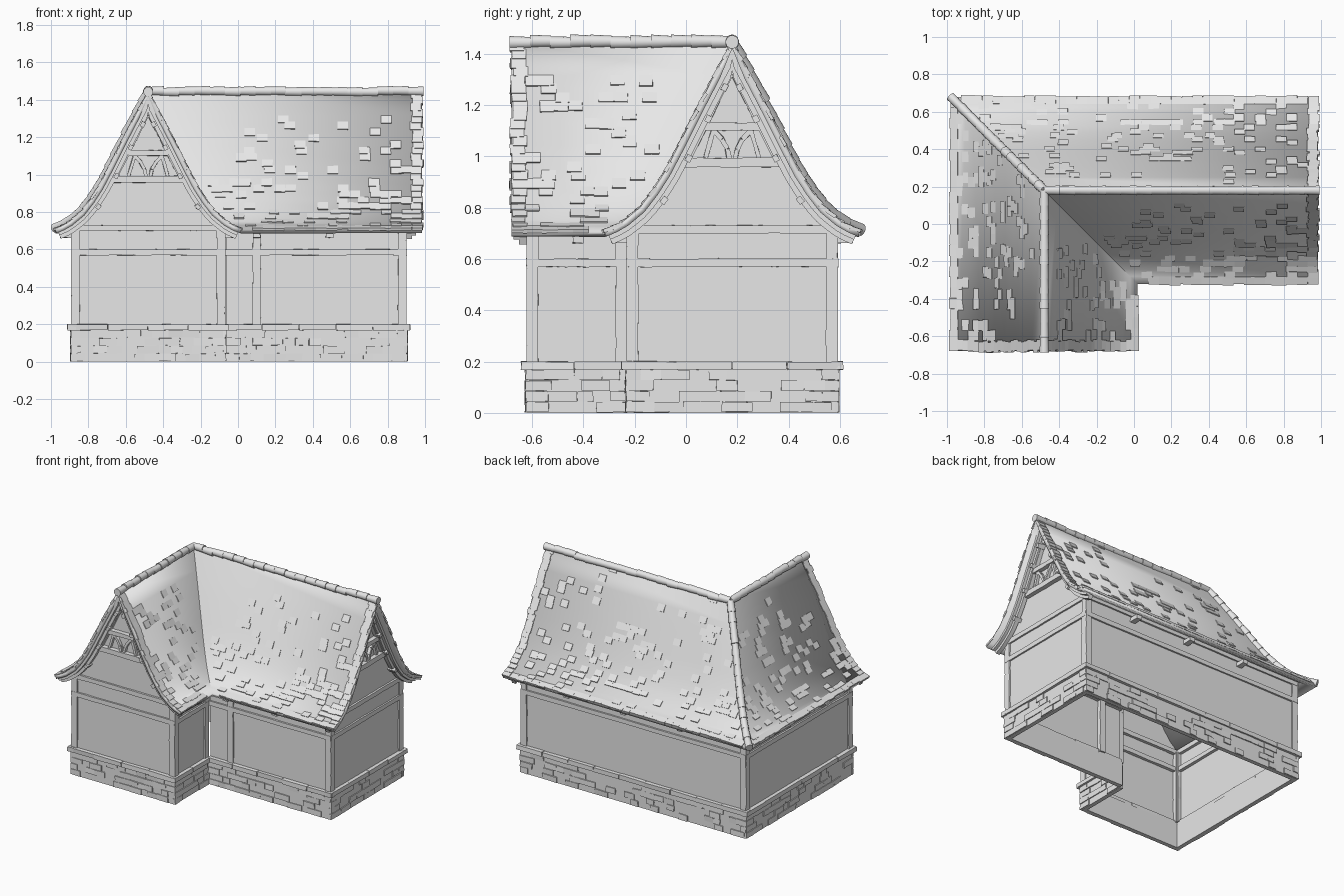
import bpy, bmesh, math, random
from mathutils import Matrix, Vector, noise

random.seed(7)
if "Cube" in bpy.data.objects:
    bpy.data.objects.remove(bpy.data.objects["Cube"])

clay = bpy.data.materials.new("plain_grey")
clay.use_nodes = True
GREY = (0.8, 0.8, 0.8, 1)
clay.diffuse_color = GREY
clay.node_tree.nodes["Principled BSDF"].inputs["Base Color"].default_value = GREY

# Main layout: L-shaped plan, ridge corner, and half roof section (offset, height)
PLAN = [(-.89, -.62), (-.07, -.62), (-.07, -.23), (.90, -.23), (.90, .59), (-.89, .59)]
CORNER = Vector((-.48, .18, 0))
FRONT, RIGHT = -.68, .985
HALF = [(0, 1.445), (.07, 1.315), (.14, 1.18), (.21, 1.04), (.265, .935),
        (.31, .865), (.36, .80), (.42, .75), (.46, .727), (.5, .71)]


def jit(a):
    return random.uniform(-a, a)


def move(x, y, z=0, turn=0):
    return Matrix.Translation((x, y, z)) @ Matrix.Rotation(math.radians(turn), 4, 'Z')


def finish(bm, name, smooth=None):
    bmesh.ops.recalc_face_normals(bm, faces=bm.faces)
    mesh = bpy.data.meshes.new(name)
    bm.to_mesh(mesh)
    bm.free()
    mesh.materials.append(clay)
    ob = bpy.data.objects.new(name, mesh)
    bpy.context.collection.objects.link(ob)
    if smooth:
        bpy.ops.object.select_all(action='DESELECT')
        ob.select_set(True)
        bpy.context.view_layer.objects.active = ob
        bpy.ops.object.shade_smooth_by_angle(angle=math.radians(smooth))
    return ob


def box(bm, m, lo, hi, rough=0):
    """Box between two local corners, with slightly uneven corners."""
    lo, hi = Vector(lo), Vector(hi)
    size = m @ Matrix.Translation((lo + hi) / 2) @ Matrix.Diagonal((*(hi - lo), 1))
    for v in bmesh.ops.create_cube(bm, size=1, matrix=size)["verts"]:
        v.co += Vector((jit(rough), jit(rough), jit(rough)))


def timber(bm, m, p, q, width, out, deep, segs=6):
    """Hand-hewn beam between two points (across, up) on a wall."""
    p, q = Vector(p), Vector(q)
    side = Vector((-(q - p).y, (q - p).x)).normalized() * width / 2
    rings = []
    for i in range(segs + 1):
        c = p.lerp(q, i / segs)
        rings.append([bm.verts.new(m @ Vector((c.x + s * side.x + jit(.002), -o,
                                               c.y + s * side.y + jit(.002))))
                      for s, o in ((-1, out), (1, out), (1, -deep), (-1, -deep))])
    for a, b in zip(rings, rings[1:]):
        for i in range(4):
            bm.faces.new((a[i - 1], a[i], b[i], b[i - 1]))
    bm.faces.new(rings[0])
    bm.faces.new(rings[-1])


def along(t):
    """Offset, height and pitch at slope distance t below the ridge."""
    for (d0, z0), (d1, z1) in zip(HALF, HALF[1:]):
        step = math.hypot(d1 - d0, z1 - z0)
        if t <= step or d1 == HALF[-1][0]:
            f = t / step
            return d0 + f * (d1 - d0), z0 + f * (z1 - z0), math.atan2(z0 - z1, d1 - d0)
        t -= step


SLOPE = sum(math.dist(a, b) for a, b in zip(HALF, HALF[1:]))


def under(t, depth):
    """Point at a given depth beneath the roof surface."""
    d, z, a = along(t)
    return max(d - depth * math.sin(a), 0), z - depth * math.cos(a)


SIDES = [(Vector(p), Vector(q)) for p, q in zip(PLAN, PLAN[1:] + PLAN[:1])]


def wall_frame(p, q):
    return move(p.x, p.y, 0, math.degrees(math.atan2(q.y - p.y, q.x - p.x))), (q - p).length


GABLES = [move(-.48, -.62), move(.90, .18, 0, 90)]

# Roof shell: section swept along the L-shaped ridge
bm = bmesh.new()
rows = []
for d, z in [(-d, z) for d, z in HALF[:0:-1]] + HALF:
    x, y = CORNER.x + d, CORNER.y - d
    rows.append([bm.verts.new(c) for c in ((x, FRONT, z), (x, y, z), (RIGHT, y, z))])
for a, b in zip(rows, rows[1:]):
    for i in range(2):
        bm.faces.new((a[i], a[i + 1], b[i + 1], b[i]))
roof = finish(bm, "roof", 35)
if roof.data.polygons[0].normal.z < 0:
    roof.data.flip_normals()
mod = roof.modifiers.new("thickness", 'SOLIDIFY')
mod.thickness, mod.offset = .025, -1

# Roof tiles: full rows at the verges and eaves, scattered patches elsewhere
bm = bmesh.new()
LA, LB = CORNER.y - FRONT, RIGHT - CORNER.x
FACES = [(-90, lambda d: (-d, LA), 1), (90, lambda d: (-LA, -d), -1),
         (180, lambda d: (-LB, d), -1), (0, lambda d: (d, LB), 1)]
COURSES = 24
for turn, span, verge in FACES:
    frame = move(CORNER.x, CORNER.y, 0, turn)
    for k in range(1, COURSES + 1):
        d, z, pitch = along(SLOPE * k / COURSES)
        lo, hi = span(d)
        count = max(1, round((hi - lo) / .056))
        wide = (hi - lo) / count
        for i in range(count):
            s = lo + (i + .5) * wide
            edge = i == (count - 1 if verge > 0 else 0)
            patch = noise.noise(Vector((s * 6, k * .35, turn))) > .12
            chance = .3 if k > 15 else .42 if patch and k > 4 else .02
            if not (edge or k == COURSES or random.random() < chance):
                continue
            if not edge and (s - wide < lo or s + wide > hi):
                continue
            m = frame @ Matrix.Translation((s + (verge * jit(.008) if edge else 0), -d, z)) \
                @ Matrix.Rotation(pitch - .08, 4, 'X')
            box(bm, m, (-wide * .5, -.004 + jit(.004), -.008), (wide * .5, .042, .006), .001)
finish(bm, "roof_tiles")

# Ridge and hip caps: overlapping tapered half-round tiles
bm = bmesh.new()


def caps(points):
    for a, b in zip(points, points[1:]):
        run = b - a
        m = Matrix.Translation((a + b) / 2 + Vector((0, 0, jit(.004)))) \
            @ run.to_track_quat('Z', 'Y').to_matrix().to_4x4()
        bmesh.ops.create_cone(bm, cap_ends=True, segments=14, radius1=.022,
                              radius2=.026 + jit(.002), depth=run.length * 1.06, matrix=m)


top = CORNER + Vector((0, 0, HALF[0][1]))
caps([top.lerp(Vector((CORNER.x, FRONT - .005, top.z)), i / 11) for i in range(12)])
caps([top.lerp(Vector((RIGHT + .005, CORNER.y, top.z)), i / 18) for i in range(19)])
hip = [along(SLOPE * i / 14) for i in range(15)]
caps([CORNER + Vector((-d, d, z)) for d, z, _ in hip])
finish(bm, "ridge_caps", 40)

# Walls: open plaster sheets, with gable ends following the roof
bm = bmesh.new()
for p, q in SIDES:
    m, length = wall_frame(p, q)
    bm.faces.new([bm.verts.new(m @ Vector(c)) for c in
                  ((.008, .008, .15), (length - .008, .008, .15),
                   (length - .008, .008, .72), (.008, .008, .72))])
for m in GABLES:
    half = [under(SLOPE * i / 20, .02) for i in range(21)]
    half = [(d, z) for d, z in half if 0 < d < .40]
    ring = [(-.40, .70), (.40, .70)] + half[::-1] + [(0, 1.40)] + [(-d, z) for d, z in half]
    bm.faces.new([bm.verts.new(m @ Vector((d, .01, z))) for d, z in ring])
finish(bm, "walls")

# Plinth: hollow stone base, raised blocks and a coping ledge
base, blocks, ledge = bmesh.new(), bmesh.new(), bmesh.new()
for n, (p, q) in enumerate(SIDES):
    m, length = wall_frame(p, q)
    box(base, m, (0, 0, 0), (length, .03, .175))
    for row in range(4):
        x = -.004
        while x < length - .03:
            w = min(random.uniform(.05, .12), length + .004 - x)
            if random.random() < .5 or x < 0:
                box(blocks, m, (x, -.007, row * .042 + .003),
                    (x + w, .01, row * .042 + .042), .002)
            x += w
    count = max(2, round(length / .21))
    start, end = (-.02, length + .02)
    if n == 1:
        end = length
    if n == 2:
        start = 0
    step = (end - start) / count
    for i in range(count):
        box(ledge, m, (start + i * step, -.02 + jit(.003), .168),
            (start + (i + 1) * step - .002, .025, .2), .002)
finish(base, "plinth")
finish(blocks, "plinth_stones")
finish(ledge, "plinth_ledge")

# Timber frame: corner posts, middle rail and top plate
bm = bmesh.new()
for n, (p, q) in enumerate(SIDES):
    m, length = wall_frame(p, q)
    timber(bm, m, (0, .585), (length, .585), .032, .004, .03, 10)
    timber(bm, m, (0, .715), (length, .715), .032, .004, .03, 10)
    posts = [.022, length - .022]
    if n == 2:
        posts = [.17, length - .022]
    for x in posts:
        timber(bm, m, (x, .19), (x, .71), .044, .002, .035)
finish(bm, "timber_frame")

# Gable timbers: collars, curved braces and inner rafters
bm = bmesh.new()
for m in GABLES:
    timber(bm, m, (-.185, .975), (.185, .975), .036, .022, .02)
    timber(bm, m, (-.105, 1.115), (.105, 1.115), .03, .022, .02)
    for s in (-1, 1):
        arc = [(s * (.012 + .065 * f * f), .99 + .115 * f) for f in (0, .33, .66, 1)]
        for a, b in zip(arc, arc[1:]):
            timber(bm, m, a, b, .018, .012, .01, 1)
        timber(bm, m, (s * .105, .99), (s * .07, 1.11), .016, .01, .01, 2)
        timber(bm, m, (s * .185, .965), (s * .008, 1.32), .024, .018, .01)
finish(bm, "gable_timbers")

# Bargeboards: curved boards tucked beneath the verges
bm = bmesh.new()
for m in GABLES:
    for s in (-1, 1):
        for near, deep, lo, hi in ((.012, .042, .028, .052), (.03, .062, .0, .03)):
            rings = []
            for i in range(25):
                t = .02 + (SLOPE - .03) * i / 24
                ends = [under(t, near), under(t, deep)]
                rings.append([bm.verts.new(m @ Vector((s * d, -w, z)))
                              for (d, z), w in ((ends[0], lo), (ends[0], hi),
                                                (ends[1], hi), (ends[1], lo))])
            for a, b in zip(rings, rings[1:]):
                for i in range(4):
                    bm.faces.new((a[i - 1], a[i], b[i], b[i - 1]))
            bm.faces.new(rings[0])
            bm.faces.new(rings[-1])
finish(bm, "bargeboards", 40)

# Purlin ends under the verges and joist ends under the eaves
bm = bmesh.new()
for m in GABLES:
    for t in (.17, .31, .48, .66):
        d, z = under(t, .058)
        for s in (-1, 1):
            m2 = m @ Matrix.Translation((s * d, 0, z)) \
                @ Matrix.Rotation(s * along(t)[2], 4, 'Y')
            box(bm, m2, (-.014, -.045, -.011), (.014, .01, .011), .001)
for n, places in ((1, [.2]), (3, []), (2, [.17, .56]), (4, [.4, .85, 1.3]), (5, [.4, .8])):
    m, length = wall_frame(*SIDES[n])
    for x in places:
        box(bm, m, (x - .02, -.06, .662), (x + .02, .02, .69), .002)
finish(bm, "beam_ends")
